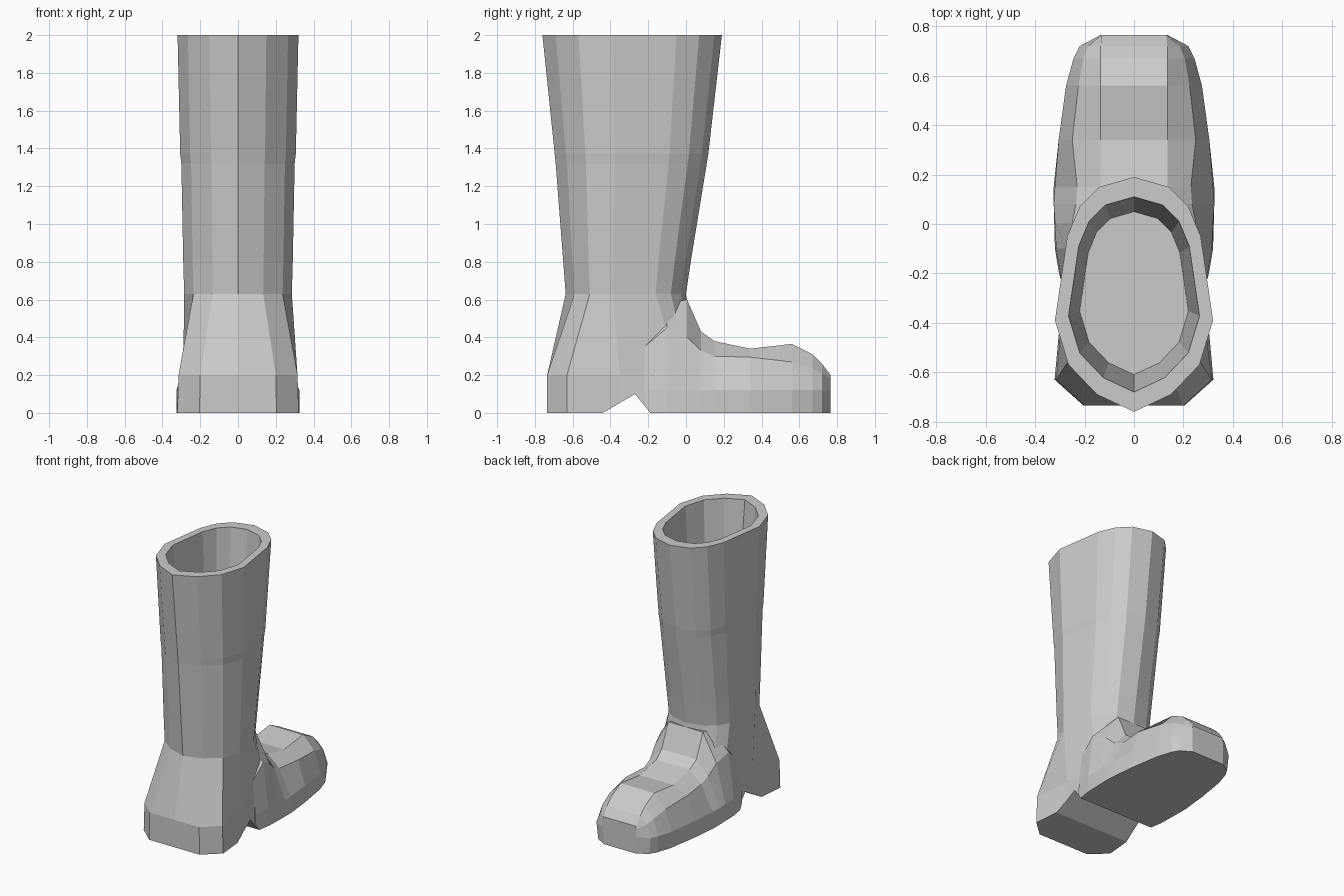
import bpy, bmesh

if "Cube" in bpy.data.objects:
    bpy.data.objects.remove(bpy.data.objects["Cube"])

# half outline of the shaft, from front of the shin round to the calf (x, y)
SHAFT = [(0, .19), (.14, .15), (.22, .07), (.27, -.05), (.32, -.39),
         (.265, -.57), (.15, -.69), (0, -.76)]


def fitted(width, y_back, y_front, z):
    """Shaft outline squeezed to a width and y range, as a full ring."""
    k = (y_front - y_back) / .95
    half = [(x * width / .32, y_back + (y + .76) * k) for x, y in SHAFT]
    return mirrored(half, z)


def mirrored(half, z):
    ring = half + [(-x, y) for x, y in reversed(half) if x > 0]
    return [(x, y, z) for x, y in ring]


def loft(name, rings):
    """Closed solid through successive rings."""
    bm = bmesh.new()
    loops = [[bm.verts.new(p) for p in r] for r in rings]
    n = len(loops[0])
    for a, b in zip(loops, loops[1:]):
        for i in range(n):
            j = (i + 1) % n
            bm.faces.new((a[i], a[j], b[j], b[i]))
    bm.faces.new(loops[0])
    bm.faces.new(loops[-1])
    bmesh.ops.recalc_face_normals(bm, faces=bm.faces)
    mesh = bpy.data.meshes.new(name)
    bm.to_mesh(mesh)
    bm.free()
    obj = bpy.data.objects.new(name, mesh)
    bpy.context.collection.objects.link(obj)
    return obj


def combine(target, other, operation):
    mod = target.modifiers.new(operation.lower(), 'BOOLEAN')
    mod.object, mod.operation, mod.solver = other, operation, 'EXACT'
    bpy.context.view_layer.objects.active = target
    bpy.ops.object.modifier_apply(modifier=mod.name)
    bpy.data.objects.remove(other)


# hollow shaft running down into the heel
heel = [(0, .04), (.13, .03), (.22, .02), (.28, -.03), (.29, -.35),
        (.315, -.63), (.2, -.735), (0, -.735)]
boot = loft("boot", [
    fitted(.22, -.61, .05, 1.38),
    fitted(.265, -.68, .11, 2),
    fitted(.32, -.76, .19, 2),
    fitted(.306, -.695, .118, 1.37),
    fitted(.30, -.69, .11, 1.32),
    fitted(.29, -.65, .025, .8),
    fitted(.285, -.637, .0, .63),
    mirrored(heel, .2),
    mirrored([(x * 1.02, y) for x, y in heel], 0)])

# foot: y, sole half width, welt half width, side (x, z), top (x, z)
sections = [
    (-.22, .30, .295, .27, .35, .13, .50),
    (-.10, .32, .315, .275, .45, .14, .58),
    (.005, .323, .32, .25, .40, .14, .60),
    (.08, .325, .325, .235, .33, .14, .43),
    (.15, .325, .32, .23, .30, .135, .38),
    (.34, .305, .305, .25, .295, .135, .34),
    (.56, .27, .275, .225, .27, .135, .365),
    (.67, .235, .245, .205, .235, .135, .31),
    (.72, .205, .22, .185, .21, .135, .26),
    (.765, .13, .135, .132, .18, .13, .20)]
rings = []
for y, sole, welt, sx, sz, tx, tz in sections:
    half = [(sole, 0), (welt, .12), (sx, sz), (tx, tz)]
    rings.append([(x, y, z) for x, z in half] +
                 [(-x, y, z) for x, z in reversed(half)])
combine(boot, loft("foot", rings), 'UNION')

# arch notch between heel and sole
notch = [(-.60, -.0941), (-.27, .1), (-.02, -.2083)]
combine(boot, loft("arch_cutter", [[(x, y, z) for y, z in notch]
                                   for x in (-.5, .5)]), 'DIFFERENCE')
